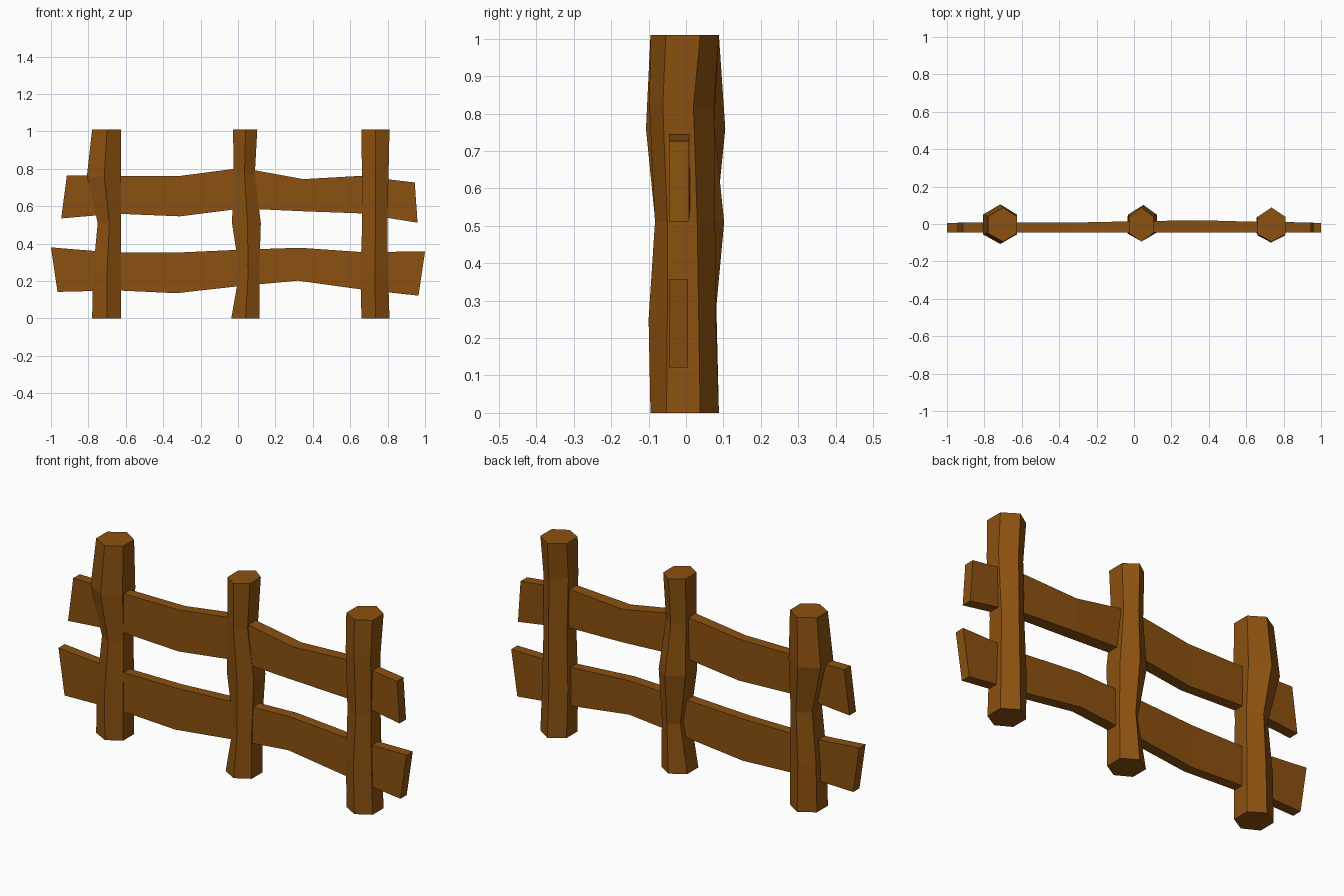
import bpy, bmesh

wood = bpy.data.materials.new("brown_wood")
wood.diffuse_color = (0.26, 0.082, 0.005, 1)


def loft(name, rings):
    """Skin a list of equal-length point rings and cap both ends."""
    bm = bmesh.new()
    loops = [[bm.verts.new(p) for p in r] for r in rings]
    n = len(loops[0])
    for a, b in zip(loops, loops[1:]):
        for i in range(n):
            j = (i + 1) % n
            bm.faces.new((a[i], a[j], b[j], b[i]))
    bm.faces.new(loops[0][::-1])
    bm.faces.new(loops[-1])
    bmesh.ops.recalc_face_normals(bm, faces=bm.faces)
    me = bpy.data.meshes.new(name)
    bm.to_mesh(me)
    bm.free()
    me.materials.append(wood)
    ob = bpy.data.objects.new(name, me)
    bpy.context.collection.objects.link(ob)


def post(name, levels):
    # level: z, left x, ridge x, right x, front y, front corner y, back corner y, back y
    loft(name, [[(xc, yf, z), (xr, y1, z), (xr, y2, z), (xc, yb, z), (xl, y2, z), (xl, y1, z)]
                for z, xl, xc, xr, yf, y1, y2, yb in levels])


def rail(name, stations):
    # station: top x, top z, bottom x, bottom z, back y
    yf = -0.045
    loft(name, [[(xt, yf, zt), (xt, yb, zt), (xb, yb, zb), (xb, yf, zb)]
                for xt, zt, xb, zb, yb in stations])


# Hexagonal, slightly crooked posts
post("left_post", [
    (0.00, -0.78, -0.70, -0.625, -0.093, -0.05, 0.04, 0.088),
    (0.25, -0.775, -0.70, -0.625, -0.095, -0.05, 0.04, 0.082),
    (0.51, -0.75, -0.688, -0.625, -0.082, -0.045, 0.035, 0.080),
    (0.76, -0.808, -0.715, -0.625, -0.107, -0.055, 0.05, 0.105),
    (1.01, -0.78, -0.70, -0.625, -0.095, -0.05, 0.04, 0.088)])
post("middle_post", [
    (0.00, -0.036, 0.04, 0.114, -0.093, -0.05, 0.04, 0.088),
    (0.25, 0.008, 0.055, 0.114, -0.085, -0.05, 0.035, 0.078),
    (0.51, -0.032, 0.05, 0.122, -0.080, -0.045, 0.05, 0.102),
    (0.77, -0.024, 0.035, 0.090, -0.088, -0.05, 0.035, 0.075),
    (1.01, -0.026, 0.04, 0.103, -0.093, -0.05, 0.04, 0.088)])
post("right_post", [
    (0.00, 0.660, 0.735, 0.81, -0.095, -0.052, 0.038, 0.088),
    (0.25, 0.655, 0.732, 0.802, -0.100, -0.05, 0.034, 0.080),
    (0.51, 0.664, 0.735, 0.798, -0.083, -0.05, 0.03, 0.078),
    (0.82, 0.662, 0.735, 0.806, -0.098, -0.062, 0.02, 0.075),
    (1.01, 0.660, 0.735, 0.81, -0.095, -0.054, 0.038, 0.088)])

# Wavy horizontal rails
rail("upper_rail", [
    (-0.915, 0.765, -0.945, 0.535, 0.008), (-0.65, 0.762, -0.65, 0.560, 0.008),
    (-0.31, 0.762, -0.31, 0.546, 0.008), (0.02, 0.805, 0.02, 0.588, 0.015),
    (0.35, 0.745, 0.35, 0.573, 0.020), (0.65, 0.762, 0.65, 0.562, 0.012),
    (0.945, 0.727, 0.96, 0.512, 0.008)])
rail("lower_rail", [
    (-1.0, 0.38, -0.965, 0.142, 0.006), (-0.66, 0.352, -0.65, 0.150, 0.006),
    (-0.33, 0.352, -0.33, 0.135, 0.006), (0.0, 0.367, 0.0, 0.172, 0.010),
    (0.33, 0.378, 0.32, 0.202, 0.010), (0.66, 0.355, 0.66, 0.155, 0.006),
    (1.0, 0.358, 0.965, 0.122, 0.006)])
